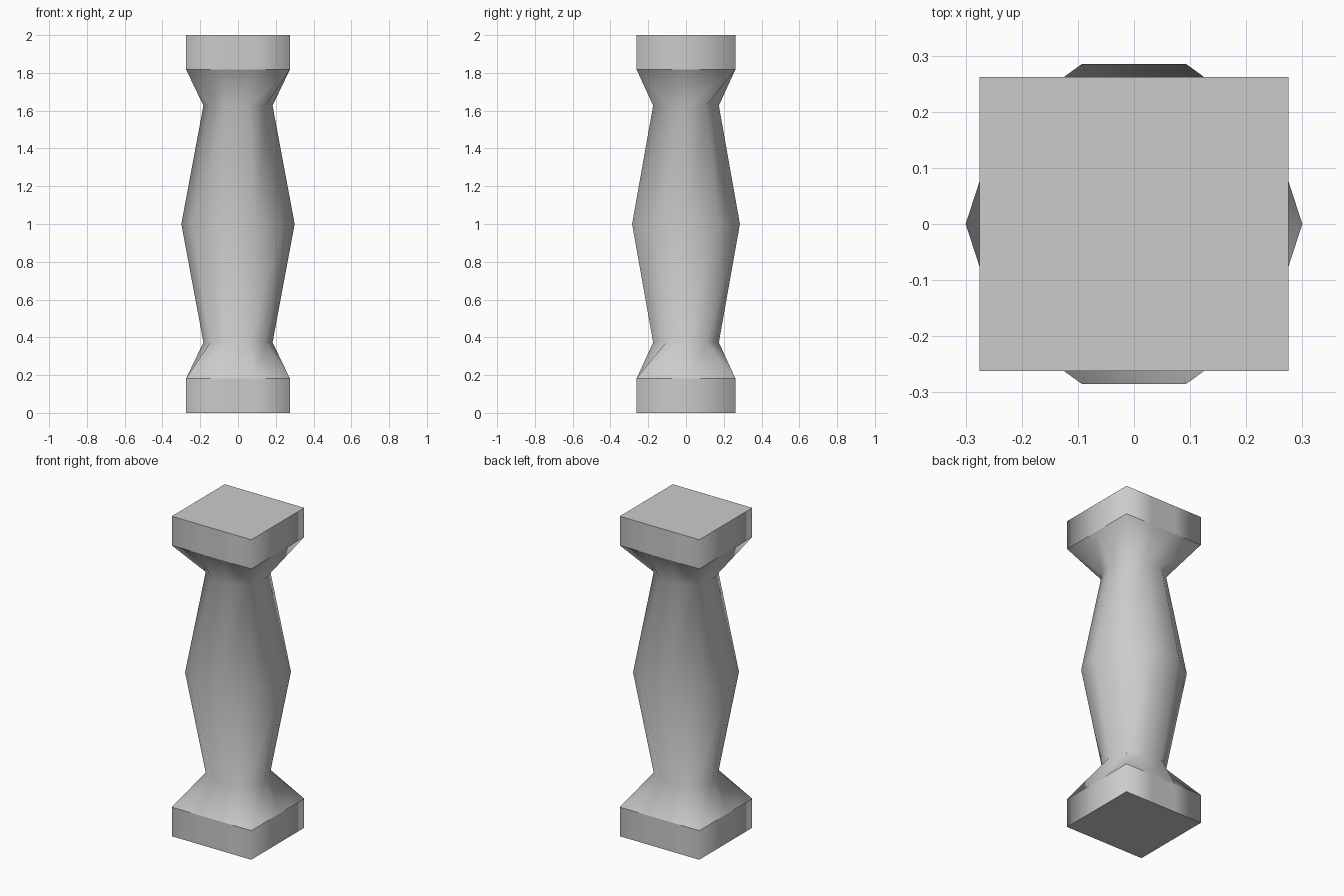
import bpy, bmesh, math

if "Cube" in bpy.data.objects:
    bpy.data.objects.remove(bpy.data.objects["Cube"])

SIDES = 10


def ring(bm, r, z, square=False):
    """Decagon ring; a square ring pushes the diagonal points out to the corners."""
    verts = []
    half_y = r * math.sin(math.radians(72))
    for i in range(SIDES):
        a = math.tau * i / SIDES
        x, y = r * math.cos(a), r * math.sin(a)
        if square and i in (1, 4, 6, 9):
            x, y = math.copysign(r, x), math.copysign(half_y, y)
        verts.append(bm.verts.new((x, y, z)))
    return verts


# Profile from foot to head: radius, height, square section
profile = [
    (0.275, 0.0, True), (0.275, 0.182, True), (0.183, 0.373, False),
    (0.30, 1.0, False),
    (0.183, 1.627, False), (0.275, 1.818, True), (0.275, 2.0, True),
]

bm = bmesh.new()
rings = [ring(bm, *p) for p in profile]

# Walls between the rings
for lower, upper in zip(rings, rings[1:]):
    for i in range(SIDES):
        j = (i + 1) % SIDES
        bm.faces.new((lower[i], lower[j], upper[j], upper[i]))

# Flat end caps
bm.faces.new(rings[0][::-1])
bm.faces.new(rings[-1])

# Smooth shaft, crisp plinth and capital blocks
for f in bm.faces:
    f.smooth = True
for e in bm.edges:
    if e.calc_face_angle(0) > math.radians(45):
        e.smooth = False
for loop in (rings[0], rings[1], rings[-2], rings[-1]):
    for i in range(SIDES):
        bm.edges.get((loop[i], loop[(i + 1) % SIDES])).smooth = False

mesh = bpy.data.meshes.new("baluster")
bm.to_mesh(mesh)
bm.free()
bpy.context.collection.objects.link(bpy.data.objects.new("baluster", mesh))
